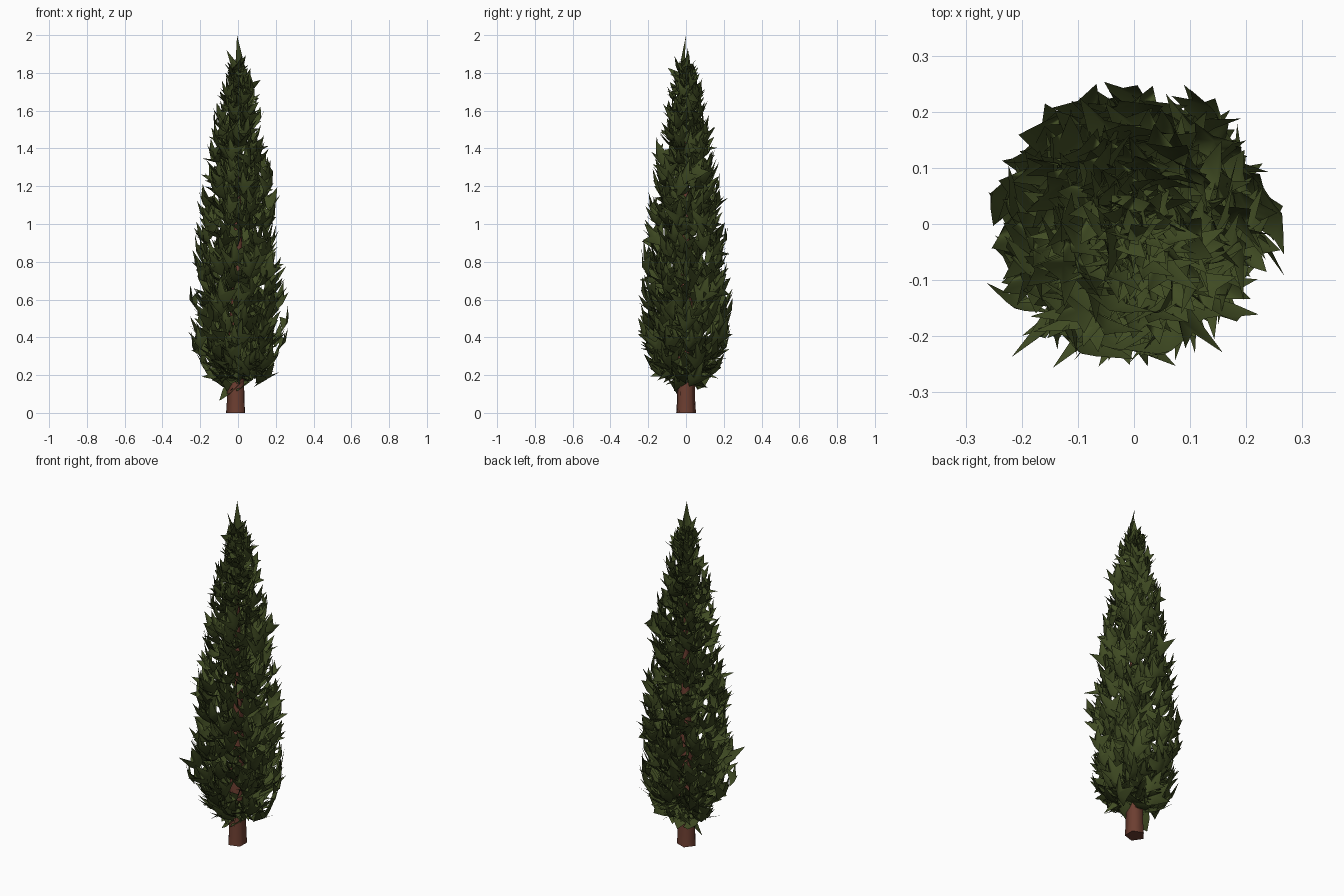
import bpy, bmesh, math, random
from mathutils import Vector, Matrix

if "Cube" in bpy.data.objects:
    bpy.data.objects.remove(bpy.data.objects["Cube"])

random.seed(11)


def material(name, rgb):
    m = bpy.data.materials.new(name)
    m.diffuse_color = (*rgb, 1)
    m.use_nodes = True
    m.node_tree.nodes["Principled BSDF"].inputs["Base Color"].default_value = m.diffuse_color
    return m


def finish(bm, name, mat):
    me = bpy.data.meshes.new(name)
    bm.to_mesh(me)
    bm.free()
    me.materials.append(mat)
    ob = bpy.data.objects.new(name, me)
    bpy.context.collection.objects.link(ob)
    return ob


bark = material("red brown bark", (0.15, 0.048, 0.03))
green = material("dark cypress green", (0.052, 0.072, 0.017))

# Trunk: tapering five-sided stem running up inside the foliage
bm = bmesh.new()
rings = []
for z, r in [(0, 0.055), (0.06, 0.051), (0.3, 0.046), (0.9, 0.025), (1.5, 0.006)]:
    rings.append([bm.verts.new((r * math.cos(a) - 0.008 * (z < 0.5), r * math.sin(a), z))
                  for a in (i * math.tau / 5 + 0.6 for i in range(5))])
for a, b in zip(rings, rings[1:]):
    for i in range(5):
        bm.faces.new((a[i], a[(i + 1) % 5], b[(i + 1) % 5], b[i])).smooth = True
bm.faces.new(rings[0][::-1])
bm.faces.new(rings[-1])
finish(bm, "trunk", bark)

# Crown outline: height and radius of the outer leaf tips
PROFILE = [(0.15, 0.12), (0.22, 0.18), (0.32, 0.225), (0.45, 0.25), (0.65, 0.25), (0.85, 0.24),
           (1.05, 0.22), (1.25, 0.19), (1.45, 0.155), (1.65, 0.115), (1.8, 0.075), (1.9, 0.035), (2.0, 0.0)]


def crown_radius(z):
    for (z0, r0), (z1, r1) in zip(PROFILE, PROFILE[1:]):
        if z <= z1:
            return r0 + (r1 - r0) * max(0, (z - z0) / (z1 - z0))
    return 0


# Leaf sprig: spiky three-tipped sheet (width, length) around a midrib point
SPRIG = [(0, 0), (0.3, 0.22), (0.72, 0.62), (0.26, 0.56), (0, 1), (-0.26, 0.5), (-0.68, 0.72), (-0.3, 0.25)]


def add_sprig(bm, tip, axis, normal, length, width):
    side = axis.cross(normal).normalized()
    normal = side.cross(axis).normalized()
    fold = random.uniform(0.3, 0.7)
    bow = random.uniform(0.05, 0.2) * length

    def point(u, v):
        return (tip + side * u * width + axis * (v - 1) * length
                + normal * (bow * math.sin(v * math.pi) - fold * width * abs(u)))

    centre = bm.verts.new(point(0, 0.42))
    rim = [bm.verts.new(point(u * random.uniform(0.75, 1.25), v)) for u, v in SPRIG]
    for a, b in zip(rim, rim[1:] + rim[:1]):
        f = bm.faces.new((centre, a, b))
        f.smooth = True
        f.normal_update()
    # Outer side of each sheet faces away from the stem
    fs = list(centre.link_faces)
    if sum((f.normal for f in fs), Vector()).dot(normal) < 0:
        bmesh.ops.reverse_faces(bm, faces=fs)


def spiral_layer(bm, count, reach, tilts, length, width):
    for i in range(count):
        f = (i + 0.5) / count
        z = 0.24 + 1.64 * f ** 1.2
        ang = i * 2.39996 + random.uniform(-0.3, 0.3)
        radial = Vector((math.cos(ang), math.sin(ang), 0))
        tilt = math.radians(random.uniform(*tilts) + 30 * max(0, (0.45 - z) / 0.2))
        axis = radial * math.sin(tilt) + Vector((0, 0, math.cos(tilt)))
        normal = radial * math.cos(tilt) - Vector((0, 0, math.sin(tilt)))
        axis = Matrix.Rotation(random.gauss(0, 0.25), 3, radial) @ axis
        normal = Matrix.Rotation(random.gauss(0, 0.6), 3, axis) @ normal
        if normal.dot(radial) < 0 and normal.z < 0:
            normal = -normal
        size = (1 - 0.35 * f) * random.uniform(0.8, 1.2)
        rad = crown_radius(z) * random.uniform(*reach)
        add_sprig(bm, radial * rad + Vector((0, 0, z)), axis, normal, length * size, width * size)


# Foliage: outer shell of spikes and an inner layer wrapped near the stem
bm = bmesh.new()
spiral_layer(bm, 420, (0.82, 1.07), (12, 55), 0.175, 0.115)
spiral_layer(bm, 150, (0.3, 0.65), (5, 30), 0.2, 0.11)

# Low skirt: sprigs drooping around the base of the crown
for i in range(20):
    ang = i * math.tau / 20
    radial = Vector((math.cos(ang), math.sin(ang), 0))
    axis = (radial + Vector((0, 0, random.uniform(-0.9, 0.1)))).normalized()
    r = random.uniform(0.08, 0.18)
    add_sprig(bm, radial * r + Vector((0, 0, 0.11 + 0.7 * r)), axis,
              Vector((0, 0, 1)) + radial * 0.3, 0.12, 0.1)

# Crown tip: upright sprigs crossing at the top
for i, (z, length) in enumerate([(2.0, 0.28), (1.93, 0.22), (1.87, 0.2), (1.86, 0.2), (1.82, 0.2)]):
    a = i * 1.9 - 1.2
    n = Vector((math.cos(a), math.sin(a), 0))
    add_sprig(bm, Vector((-0.005, 0, z)) + n * 0.015 * (i > 0), Vector((0, 0, 1)), n, length, 0.085)
finish(bm, "foliage", green)
